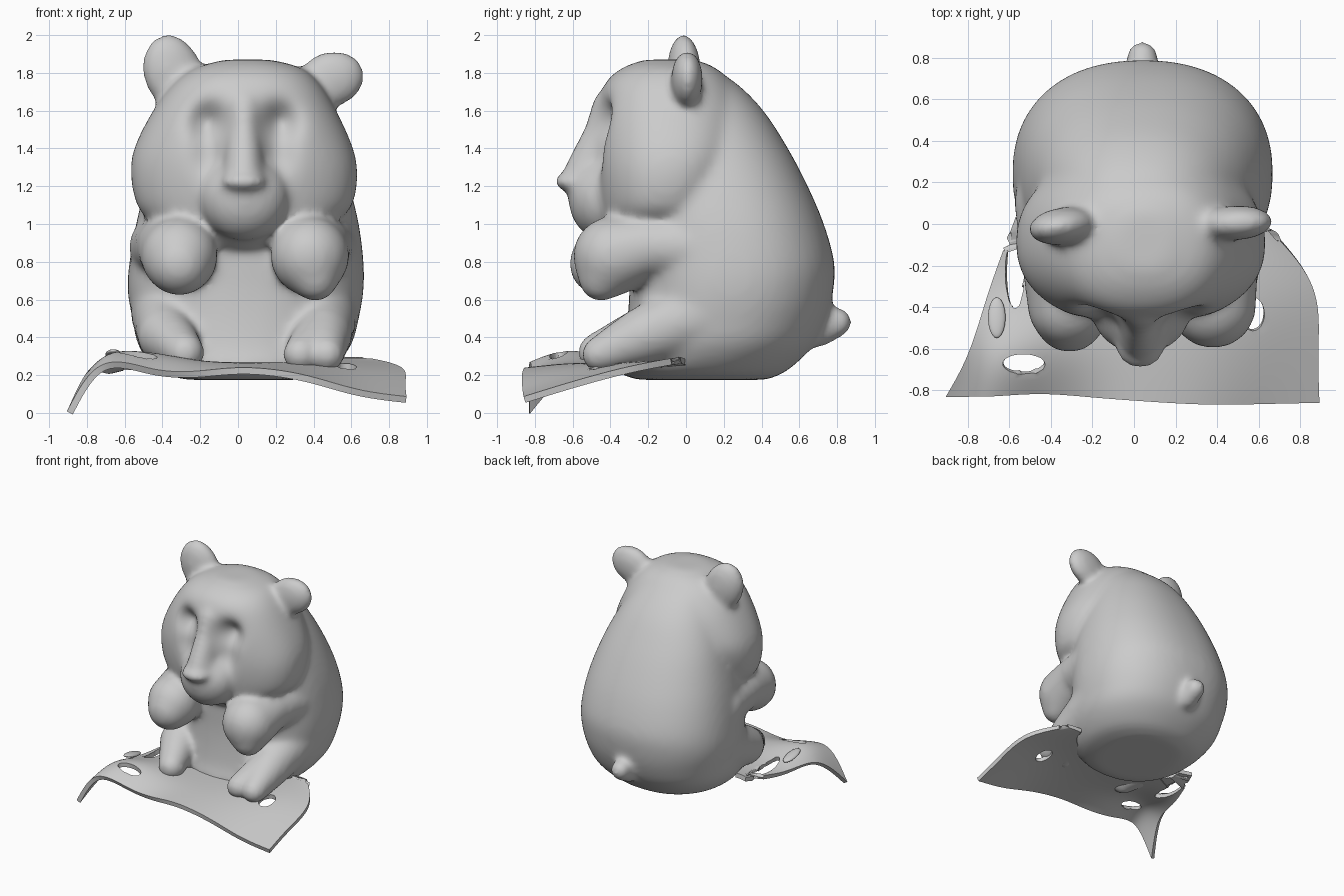
import bpy, bmesh, math
from mathutils import Matrix, Vector, Euler

if "Cube" in bpy.data.objects:
    bpy.data.objects.remove(bpy.data.objects["Cube"])

# One unit sphere, reused for every rounded part
tmp = bmesh.new()
bmesh.ops.create_uvsphere(tmp, u_segments=22, v_segments=14, radius=1)
tmp.verts.index_update()
BALL_VERTS = [v.co.copy() for v in tmp.verts]
BALL_FACES = [[v.index for v in f.verts] for f in tmp.faces]
tmp.free()


def blob(bm, center, radii, tilt=(0, 0, 0)):
    m = Matrix.LocRotScale(Vector(center), Euler(tilt), Vector(radii))
    vs = [bm.verts.new(m @ co) for co in BALL_VERTS]
    for f in BALL_FACES:
        bm.faces.new([vs[i] for i in f])


def limb(bm, pts, steps=4):
    """Chain of spheres through (x, y, z, radius) points."""
    for a, b in zip(pts, pts[1:]):
        for i in range(steps + 1):
            p = [u + (v - u) * i / steps for u, v in zip(a, b)]
            blob(bm, p[:3], (p[3],) * 3)


def smooth_rows(rows, steps=4):
    """Spline through the section rows so that the skin has no bands."""
    ext = [rows[0]] + rows + [rows[-1]]
    out = []
    for p0, p1, p2, p3 in zip(ext, ext[1:], ext[2:], ext[3:]):
        for k in range(steps):
            t = k / steps
            out.append([b + .5 * t * (c - a + t * (2 * a - 5 * b + 4 * c - d + t * (3 * (b - c) + d - a)))
                        for a, b, c, d in zip(p0, p1, p2, p3)])
    return out + [rows[-1]]


def loft(bm, rows, n=48, power=2.25):
    """Closed skin over rounded sections (z, centre x, half width, front y, back y)."""
    rings = []
    for z, cx, hx, yf, yb in smooth_rows(rows):
        ring = []
        for i in range(n):
            t = 2 * math.pi * i / n
            c, s = math.cos(t), math.sin(t)
            x = cx + hx * math.copysign(abs(c) ** (2 / power), c)
            y = (yf + yb) / 2 + (yb - yf) / 2 * math.copysign(abs(s) ** (2 / power), s)
            ring.append(bm.verts.new((x, y, z)))
        rings.append(ring)
    for r0, r1 in zip(rings, rings[1:]):
        for i in range(n):
            j = (i + 1) % n
            bm.faces.new((r0[i], r0[j], r1[j], r1[i]))
    bm.faces.new(rings[0][::-1])
    bm.faces.new(rings[-1])


def make_object(name, bm):
    me = bpy.data.meshes.new(name)
    bm.to_mesh(me)
    bm.free()
    ob = bpy.data.objects.new(name, me)
    bpy.context.collection.objects.link(ob)
    bpy.ops.object.select_all(action='DESELECT')
    bpy.context.view_layer.objects.active = ob
    ob.select_set(True)
    return ob


def apply_mod(ob, kind, **settings):
    mod = ob.modifiers.new(kind.title(), kind)
    for k, v in settings.items():
        setattr(mod, k, v)
    bpy.ops.object.modifier_apply(modifier=mod.name)


# Torso and sloping back
bm = bmesh.new()
loft(bm, [(.175, .03, .30, -.25, .42), (.22, .03, .45, -.36, .53), (.35, .035, .56, -.33, .67),
          (.5, .04, .60, -.31, .745), (.65, .04, .625, -.30, .78), (.8, .045, .62, -.30, .785),
          (1.0, .05, .59, -.30, .73), (1.2, .05, .54, -.30, .645), (1.4, .045, .475, -.30, .54),
          (1.6, .04, .385, -.30, .41), (1.75, .03, .29, -.30, .26), (1.84, .02, .17, -.25, .10)])
# Head
loft(bm, [(.87, .03, .14, -.34, .05), (.91, .03, .29, -.38, .12), (.96, .03, .40, -.42, .18),
          (1.02, .03, .50, -.445, .21), (1.1, .035, .57, -.465, .24), (1.25, .033, .60, -.485, .3),
          (1.4, .03, .58, -.49, .34), (1.6, .035, .485, -.475, .32), (1.75, .045, .38, -.425, .24),
          (1.83, .055, .27, -.33, .15), (1.87, .05, .12, -.22, .05)])
# Muzzle, nose and nose bridge
blob(bm, (.035, -.43, 1.14), (.235, .195, .23))
blob(bm, (.03, -.60, 1.225), (.12, .10, .055))
limb(bm, [(.03, -.40, 1.62, .10), (.03, -.455, 1.47, .095), (.03, -.54, 1.28, .105)])
# Ears
blob(bm, (-.345, -.01, 1.8), (.16, .09, .21), (0, -.3, .15))
blob(bm, (.49, .005, 1.765), (.185, .085, .15), (0, -.3, .05))
limb(bm, [(-.22, 0, 1.68, .07), (-.3, 0, 1.74, .07)], 2)
limb(bm, [(.35, 0, 1.65, .06), (.44, 0, 1.71, .06)], 2)
# Arms and paws
limb(bm, [(-.42, .1, .88, .16), (-.38, -.2, .88, .16), (-.31, -.39, .83, .205), (-.31, -.45, .79, .17)])
limb(bm, [(.48, .1, .88, .16), (.44, -.2, .88, .16), (.38, -.39, .83, .21), (.41, -.45, .71, .12)])
# Legs and feet
limb(bm, [(-.36, .1, .53, .21), (-.38, -.22, .41, .155), (-.28, -.47, .32, .105)], 5)
for toe_x in (.33, .47):
    limb(bm, [(.43, .1, .53, .21), (.45, -.22, .41, .155), (toe_x, -.46, .31, .095)], 5)
# Tail
limb(bm, [(.04, .7, .43, .085), (.04, .80, .48, .08)])

bear = make_object("bear", bm)
apply_mod(bear, 'REMESH', mode='VOXEL', voxel_size=.02)
apply_mod(bear, 'SMOOTH', factor=.5, iterations=14)
# Eye sockets and cheek hollows pressed into the face
dents = [(-.16, 1.54, .09, .095, .11), (.22, 1.54, .09, .095, .11),
         (-.155, 1.37, .085, .11, .05), (.215, 1.37, .085, .11, .05)]
for v in bear.data.vertices:
    x, y, z = v.co
    if y < -.2 and z > 1.1:
        push = sum(d * math.exp(-((x - cx) / sx) ** 2 - ((z - cz) / sz) ** 2)
                   for cx, cz, sx, sz, d in dents)
        v.co.y = y + push * min(1, (-.2 - y) / .15)
apply_mod(bear, 'SMOOTH', factor=.5, iterations=5)
bpy.ops.object.shade_smooth()

# Rumpled mat
rows = [
    [(-.89, -.83, .0), (-.73, -.83, .31), (-.45, -.80, .20), (-.2, -.83, .20), (.02, -.85, .235),
     (.35, -.87, .195), (.62, -.86, .10), (.89, -.855, .07)],
    [(-.77, -.62, .27), (-.67, -.63, .35), (-.45, -.58, .34), (-.2, -.62, .26), (.02, -.6, .25),
     (.35, -.62, .235), (.65, -.6, .18), (.88, -.6, .15)],
    [(-.7, -.33, .2), (-.62, -.35, .23), (-.4, -.35, .26), (-.2, -.35, .25), (.02, -.35, .25),
     (.35, -.35, .26), (.65, -.34, .255), (.9, -.29, .235)],
    [(-.57, .03, .27), (-.48, 0, .27), (-.35, 0, .25), (-.2, 0, .25), (.02, 0, .25),
     (.35, 0, .25), (.55, 0, .27), (.66, -.03, .28)]]
bm = bmesh.new()
grid = [[bm.verts.new(p) for p in row] for row in rows]
for a, b in zip(grid, grid[1:]):
    for i in range(len(a) - 1):
        bm.faces.new((a[i], a[i + 1], b[i + 1], b[i]))
mat = make_object("mat", bm)
apply_mod(mat, 'SUBSURF', levels=4, boundary_smooth='PRESERVE_CORNERS')
# Worn holes with rounded rims, and the hidden area under the bear
holes = [(-.53, -.67, .1, .045), (-.57, -.23, .045, .18), (.57, -.43, .055, .08), (.04, 0, .5, .27)]
bm = bmesh.new()
bm.from_mesh(mat.data)
for x, y, rx, ry in holes:
    def reach(co):
        return math.hypot((co.x - x) / rx, (co.y - y) / ry)
    gone = [f for f in bm.faces if reach(f.calc_center_median()) < 1]
    bmesh.ops.delete(bm, geom=gone, context='FACES')
    for v in bm.verts:
        r = reach(v.co)
        if v.is_boundary and .6 < r < 1.35 and v.co.y < -.04:
            v.co.x, v.co.y = x + (v.co.x - x) / r, y + (v.co.y - y) / r
bm.to_mesh(mat.data)
bm.free()
apply_mod(mat, 'SOLIDIFY', thickness=.035, offset=0)
bpy.ops.object.shade_smooth_by_angle(angle=math.radians(50))

# Loose scrap above the mat
bm = bmesh.new()
blob(bm, (-.66, -.45, .31), (.042, .1, .018), (-.2, 0, 0))
make_object("mat_scrap", bm)
bpy.ops.object.shade_smooth()
